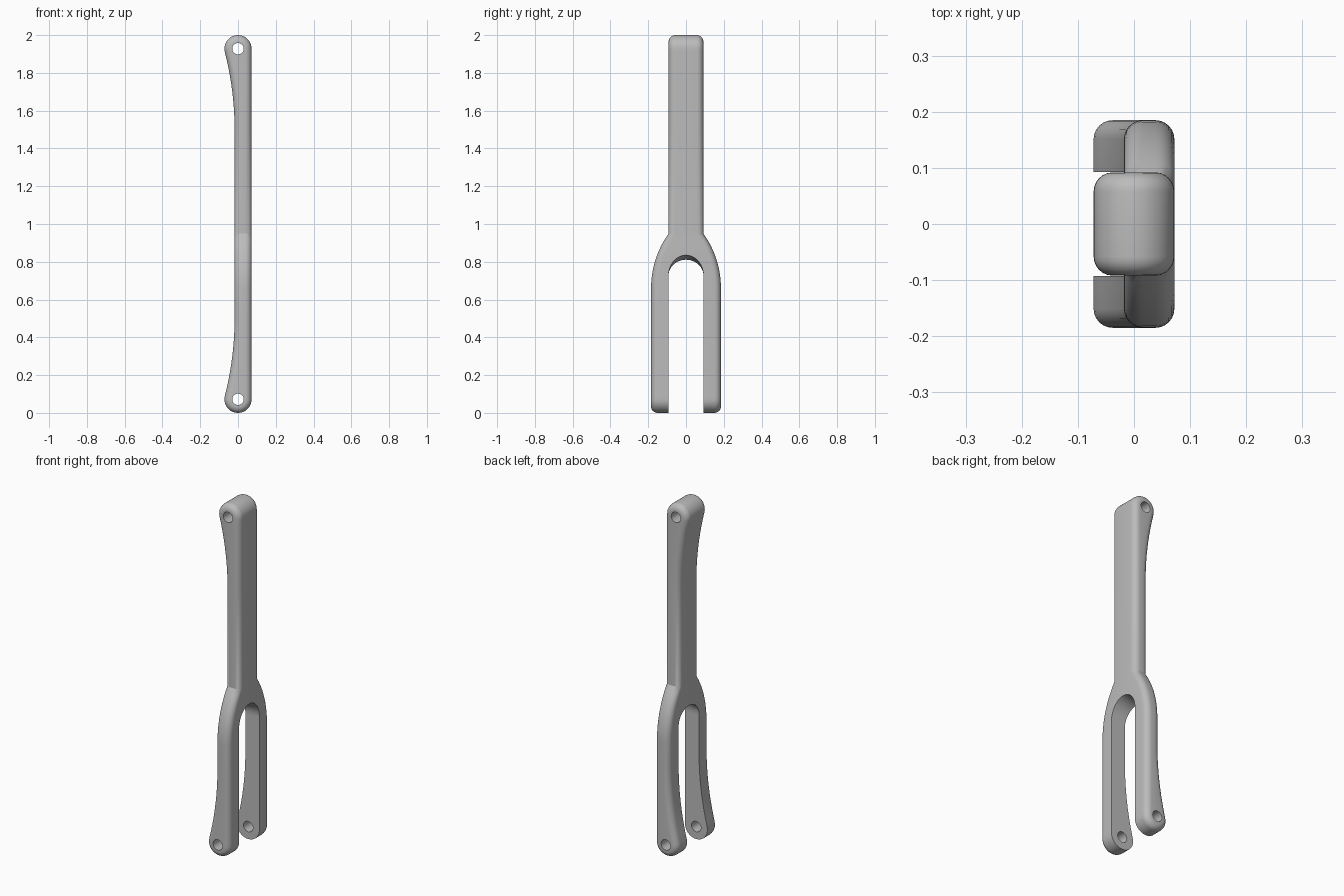
import bpy, bmesh
from math import sin, cos, pi, sqrt
from mathutils import Vector

cube = bpy.data.objects.get("Cube")
if cube:
    bpy.data.objects.remove(cube, do_unlink=True)

END_R = 0.072              # radius of the rounded ends
Z_LOW, Z_HIGH = END_R, 2 - END_R   # pin hole heights
BACK_X = -0.018            # plain side of the bar
HOLLOW = 0.43              # length of the hollow curve next to each end
FILLET, STEPS = 0.034, 6
SLOT = 0.093

grey = bpy.data.materials.new("plain grey")
grey.use_nodes = True
colour = (0.5, 0.5, 0.5, 1)
grey.diffuse_color = colour
grey.node_tree.nodes["Principled BSDF"].inputs["Base Color"].default_value = colour


def make_object(name, bm):
    bmesh.ops.recalc_face_normals(bm, faces=bm.faces)
    mesh = bpy.data.meshes.new(name)
    bm.to_mesh(mesh)
    bm.free()
    mesh.materials.append(grey)
    obj = bpy.data.objects.new(name, mesh)
    bpy.context.collection.objects.link(obj)
    return obj


# Side profile: round ends, straight front, hollow back
step = END_R + BACK_X
hollow_r = (HOLLOW**2 - END_R**2 + BACK_X**2) / (2 * step)
touch = HOLLOW * END_R / (hollow_r + END_R)   # where hollow meets round end


def front_x(z):
    h = max(Z_LOW - z, z - Z_HIGH, 0)
    return sqrt(max(END_R**2 - h * h, 0))


def back_x(z):
    h = abs(z - 1) - (Z_HIGH - 1)     # height past the pin centre
    if h > -touch:
        return -sqrt(max(END_R**2 - h * h, 0))
    d = max(HOLLOW + h, 0)
    return BACK_X - (hollow_r - sqrt(hollow_r**2 - d * d))


# Half width: narrow stem, arched shoulder, wide fork
STEM, FORK, BEND = 0.092, 0.185, 0.66
NECK = 0.95
rise, out = NECK - BEND, FORK - STEM
shoulder_r = (rise**2 + out**2) / (2 * out)


def half_width(z):
    if z >= NECK - 1e-6:
        return STEM
    d = max(z - BEND, 0)
    return FORK - (shoulder_r - sqrt(shoulder_r**2 - d * d))


# Heights from the top end down to the middle, then mirrored, plus shoulder
upper = [Z_HIGH + END_R * cos(pi / 2 * i / 9) for i in range(10)]
upper += [Z_HIGH - touch - (HOLLOW - touch) * i / 10 for i in range(11)]
heights = upper + [2 - z for z in upper]
heights += [BEND + rise * i / 10 for i in range(11)]
heights = sorted({round(z, 5) for z in heights})

loop = [Vector((front_x(z), 0, z)) for z in heights]
loop[0].x = loop[-1].x = 0
loop += [Vector((back_x(z), 0, z)) for z in reversed(heights[1:-1])]
count = len(loop)
inward = []
for i, p in enumerate(loop):
    t = (p - loop[i - 1]).normalized() + (loop[(i + 1) % count] - p).normalized()
    t.normalize()
    inward.append(Vector((-t.z, 0, t.x)))

# Body: profile rows across the width, drawn in at both sides as a fillet
bm = bmesh.new()
angles = [pi / 2 * k / STEPS for k in range(STEPS + 1)]
rows = []
for side, sweep in ((-1, angles[::-1]), (1, angles)):
    for a in sweep:
        row = []
        for p, n in zip(loop, inward):
            q = p + n * FILLET * (1 - cos(a))
            q.y = side * (half_width(p.z) - FILLET + FILLET * sin(a))
            row.append(bm.verts.new(q))
        rows.append(row)
for r0, r1 in zip(rows, rows[1:]):
    for i in range(count):
        j = (i + 1) % count
        bm.faces.new((r0[i], r0[j], r1[j], r1[i]))
for row in (rows[0], rows[-1]):
    top = len(heights) - 1
    bm.faces.new((row[0], row[1], row[-1]))
    for i in range(1, top - 1):
        bm.faces.new((row[i], row[i + 1], row[count - i - 1], row[count - i]))
    bm.faces.new((row[top - 1], row[top], row[top + 1]))
body = make_object("forked_link", bm)

# Fork slot cutter, arch slightly higher towards the front of the bar
bm = bmesh.new()
ends = []
for x, arch in ((-0.2, 0.065), (BACK_X, 0.086), (END_R, 0.11), (0.2, 0.141)):
    pts = [(SLOT, -0.2), (SLOT, 0.5)]
    pts += [(SLOT * cos(pi * i / 24), 0.725 + arch * sin(pi * i / 24)) for i in range(25)]
    pts += [(-SLOT, 0.5), (-SLOT, -0.2)]
    ends.append([bm.verts.new((x, y, z)) for y, z in pts])
for e0, e1 in zip(ends, ends[1:]):
    for i in range(len(e0)):
        j = (i + 1) % len(e0)
        bm.faces.new((e0[i], e0[j], e1[j], e1[i]))
bm.faces.new(ends[0])
bm.faces.new(ends[-1])
cutters = [make_object("slot_cutter", bm)]

# Pin hole cutters
for name, z in (("lower_pin_cutter", Z_LOW), ("upper_pin_cutter", Z_HIGH)):
    bpy.ops.mesh.primitive_cylinder_add(vertices=32, radius=0.03, depth=1,
                                        location=(0, 0, z), rotation=(pi / 2, 0, 0))
    cutter = bpy.context.object
    cutter.name = name
    cutter.data.materials.append(grey)
    cutters.append(cutter)

bpy.ops.object.select_all(action='DESELECT')
body.select_set(True)
bpy.context.view_layer.objects.active = body
for cutter in cutters:
    mod = body.modifiers.new(cutter.name, 'BOOLEAN')
    mod.operation, mod.solver, mod.object = 'DIFFERENCE', 'EXACT', cutter
    bpy.ops.object.modifier_apply(modifier=mod.name)
    bpy.data.objects.remove(cutter, do_unlink=True)
bpy.ops.object.shade_smooth_by_angle(angle=pi / 6)
